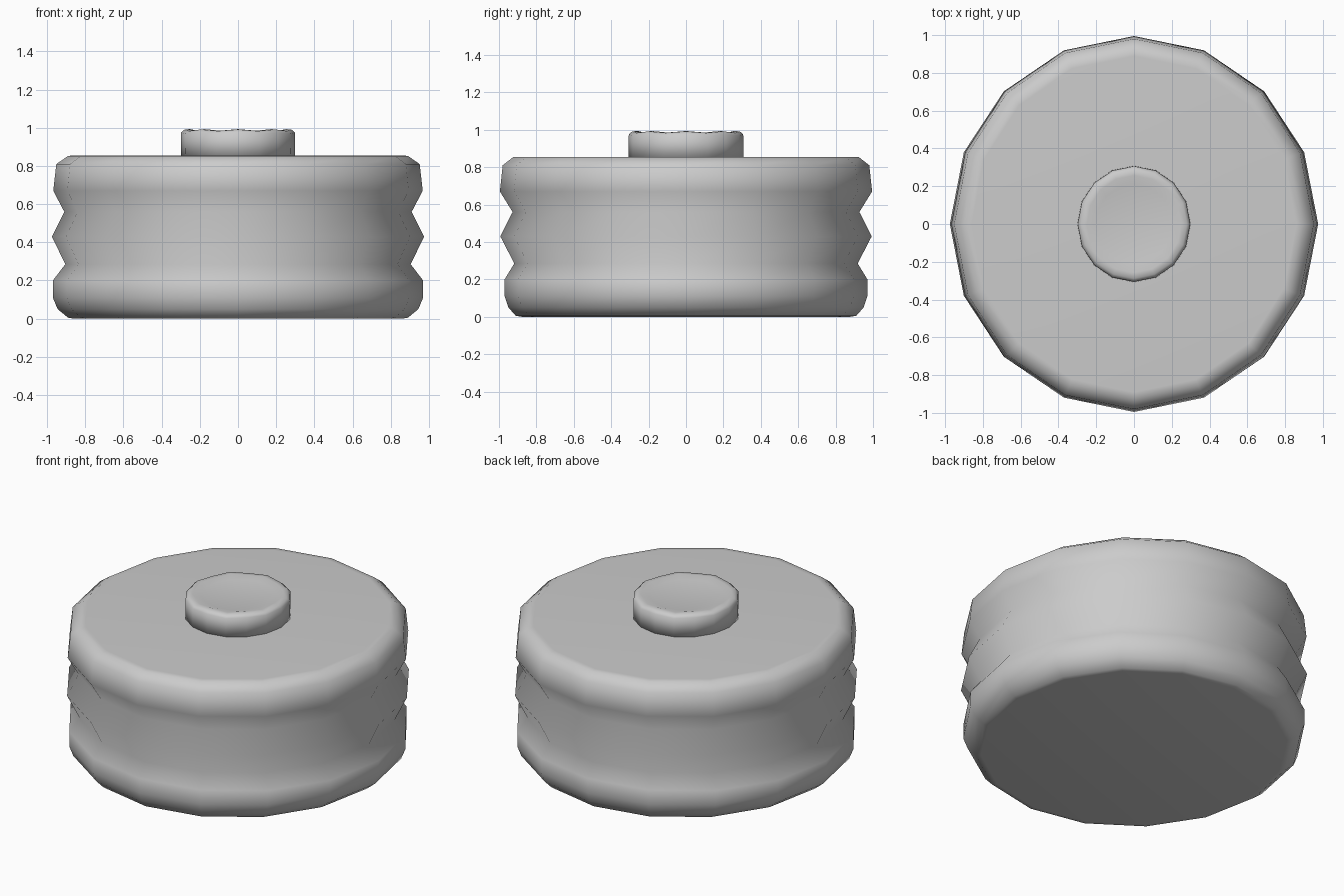
import bpy, bmesh, math

if "Cube" in bpy.data.objects:
    bpy.data.objects.remove(bpy.data.objects["Cube"])

SIDES = 16


def lathe(name, rings, wave=None):
    """Stack elliptical rings of (x radius, y radius, z) and cap both ends."""
    bm = bmesh.new()
    loops = []
    for k, (rx, ry, z) in enumerate(rings):
        loop = []
        for i in range(SIDES):
            a = 2 * math.pi * i / SIDES
            dz = wave[k] * (-1) ** i if wave else 0
            loop.append(bm.verts.new((rx * math.cos(a), ry * math.sin(a), z + dz)))
        loops.append(loop)
    for lo, hi in zip(loops, loops[1:]):
        for i in range(SIDES):
            j = (i + 1) % SIDES
            bm.faces.new((lo[i], lo[j], hi[j], hi[i]))
    bm.faces.new(loops[0][::-1])
    bm.faces.new(loops[-1])
    for f in bm.faces:
        f.smooth = True
    mesh = bpy.data.meshes.new(name)
    bm.to_mesh(mesh)
    bm.free()
    ob = bpy.data.objects.new(name, mesh)
    bpy.context.collection.objects.link(ob)
    return ob


# Ribbed body with two grooves, rounded top and bottom edges
lathe("ribbed_body", [
    (0.86, 0.88, 0.0), (0.89, 0.91, 0.005), (0.945, 0.95, 0.05),
    (0.97, 0.97, 0.11), (0.97, 0.97, 0.20), (0.905, 0.918, 0.285),
    (0.975, 0.993, 0.43), (0.91, 0.927, 0.56), (0.968, 0.995, 0.67),
    (0.952, 0.98, 0.81), (0.89, 0.925, 0.853), (0.86, 0.89, 0.855),
])

# Small knob on top with a slightly uneven rim and shallow dished top
lathe("top_knob", [
    (0.30, 0.308, 0.84), (0.298, 0.306, 0.972), (0.28, 0.288, 0.987),
    (0.25, 0.257, 0.989), (0.205, 0.21, 0.979),
], wave=[0, 0.003, 0.004, 0.004, 0])
